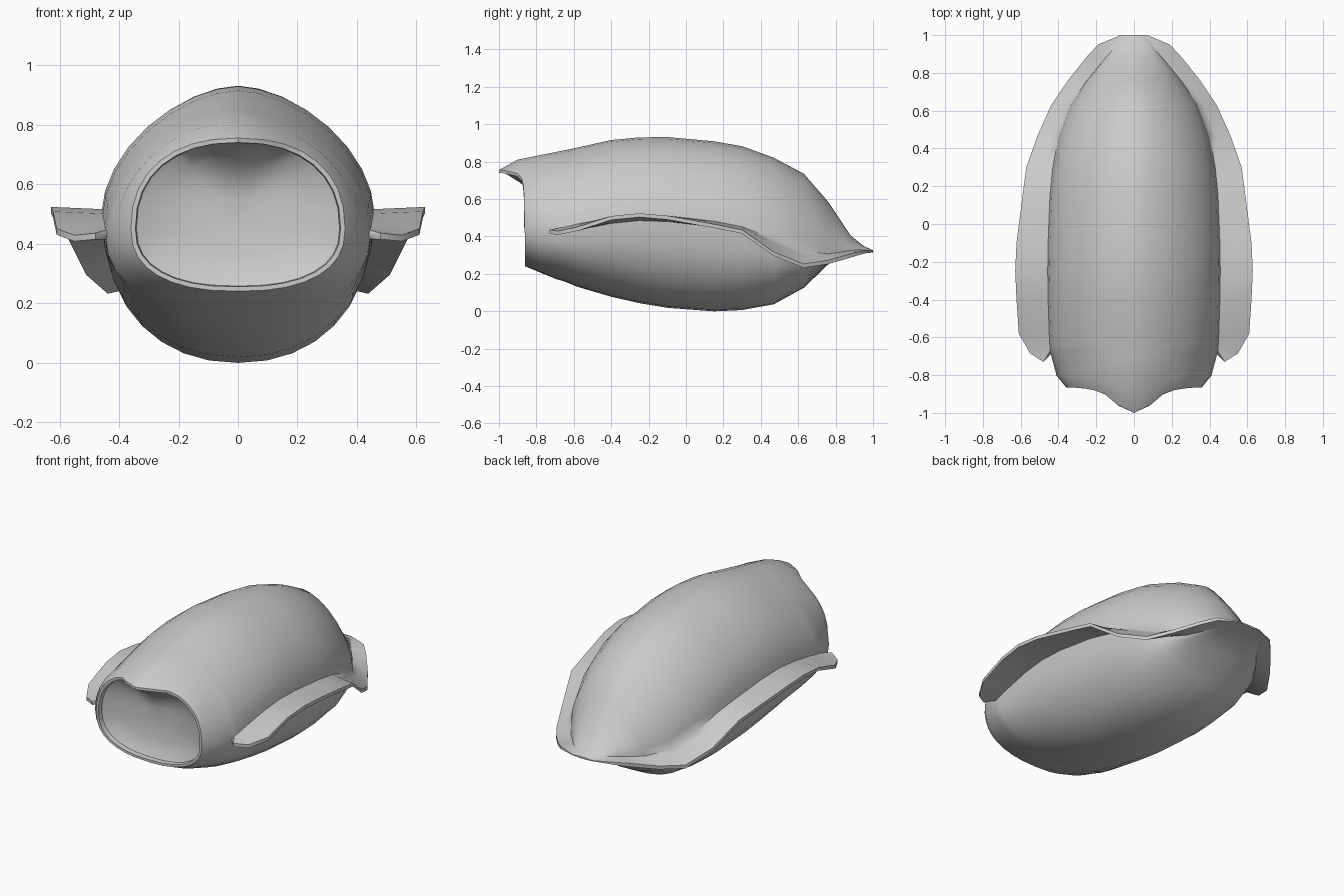
import bpy, bmesh
from math import sin, cos, pi

if "Cube" in bpy.data.objects:
    bpy.data.objects.remove(bpy.data.objects["Cube"])

# Sections: y, top z, bottom z, rim z, body half width, rim outer x, rim outer z, rim y offset
SECTIONS = [
    (-.86, .755, .240, .45, .36, 0, 0, 0),
    (-.80, .810, .215, .44, .41, 0, 0, 0),
    (-.69, .852, .170, .43, .440, 0, 0, 0),
    (-.67, .856, .165, .43, .443, .48, .425, -.06),
    (-.64, .862, .155, .435, .446, .55, .418, -.045),
    (-.58, .875, .130, .450, .449, .610, .440, 0),
    (-.40, .915, .077, .485, .455, .622, .498, 0),
    (-.25, .929, .043, .500, .457, .629, .513, 0),
    (-.10, .931, .018, .495, .455, .622, .500, 0),
    (.15, .908, -.001, .465, .445, .590, .455, 0),
    (.30, .882, .006, .435, .430, .570, .425, 0),
    (.47, .820, .037, .370, .400, .510, .305, 0),
    (.63, .735, .125, .305, .340, .438, .242, 0),
    (.76, .585, .250, .290, .250, .350, .262, 0),
    (.88, .405, .300, .308, .150, .255, .297, 0),
    (.95, .348, .309, .320, .090, .190, .316, 0),
    (1.0, .325, .314, .320, .040, .070, .320, 0)]
N = 8


def half_section(k, lip=0.0):
    y, top, bot, zr, w, fx, fz, fy = SECTIONS[k]
    top, bot, w = top - lip, bot + lip, w - lip
    up = 2.3 if k == 0 else 1.95 if k == 1 else 1.72 if y < .7 else 1.6
    low = 2.4 if k < 2 else 2.15
    reach = (.14, .10)[k] if k < 2 else 0
    flange = fx > 0
    t = min(.016, (top - bot) / 3) if flange else 0

    def arc(i, e, height, base):
        a = pi / 2 * i / N
        if i == N:
            return w, base
        return w * sin(a) ** (2 / e), base + (height - base) * cos(a) ** (2 / e)

    pts = []
    for i in range(N + 1):
        x, z = arc(i, up, top, min(zr + t, top))
        pts.append((x, y - reach / (1 + (x / .115) ** 3), z))
    if lip == 0:
        for f, s in ((.3, 1), (1, 1), (1, -1), (.3, -1)):
            if flange:
                pts.append((w + f * (fx - w), y + f * fy,
                            zr + f * (fz - zr) + s * t * (1 - .35 * f)))
            else:
                pts.append(pts[N])
    for i in range(N, -1, -1):
        x, z = arc(i, low, bot, max(zr - t, bot))
        pts.append((x, pts[N][1] if i == N else y, z))
    return pts


def add_ring(bm, half):
    left = [(-x, y, z) for x, y, z in half[-2:0:-1]]
    return [bm.verts.new(p) for p in half + left]


def bridge(bm, a, b):
    n = len(a)
    for i in range(n):
        j = (i + 1) % n
        bm.faces.new((a[i], a[j], b[j], b[i]))


bm = bmesh.new()
# Outer shell with the side rim
outer = [add_ring(bm, half_section(k)) for k in range(len(SECTIONS))]
for a, b in zip(outer, outer[1:]):
    bridge(bm, a, b)
bm.faces.new(outer[-1])
# Front lip and the shallow dished wall inside it
lip = half_section(0, .015)
rings = [lip]
for scale, depth in ((.99, .03), (.8, .06), (.55, .08), (.25, .09)):
    blend = min(1, (1 - scale) * 2)
    rings.append([(x * scale, y * (1 - blend) - .88 * blend + depth,
                   .49 + (z - .49) * scale) for x, y, z in lip])
inner = [add_ring(bm, r) for r in rings]
for a, b in zip(inner, inner[1:]):
    bridge(bm, b, a)
bm.faces.new(inner[-1][::-1])
# Merge collapsed rim points, then close the front lip
bmesh.ops.remove_doubles(bm, verts=bm.verts, dist=.0005)
edges = [e for e in bm.edges if e.is_boundary]
bmesh.ops.bridge_loops(bm, edges=edges)
bmesh.ops.recalc_face_normals(bm, faces=bm.faces)
mesh = bpy.data.meshes.new("hollow_shell")
bm.to_mesh(mesh)
bm.free()
shell = bpy.data.objects.new("hollow_shell", mesh)
bpy.context.collection.objects.link(shell)
bpy.context.view_layer.objects.active = shell
shell.select_set(True)
bpy.ops.object.shade_smooth_by_angle(angle=pi / 4)
